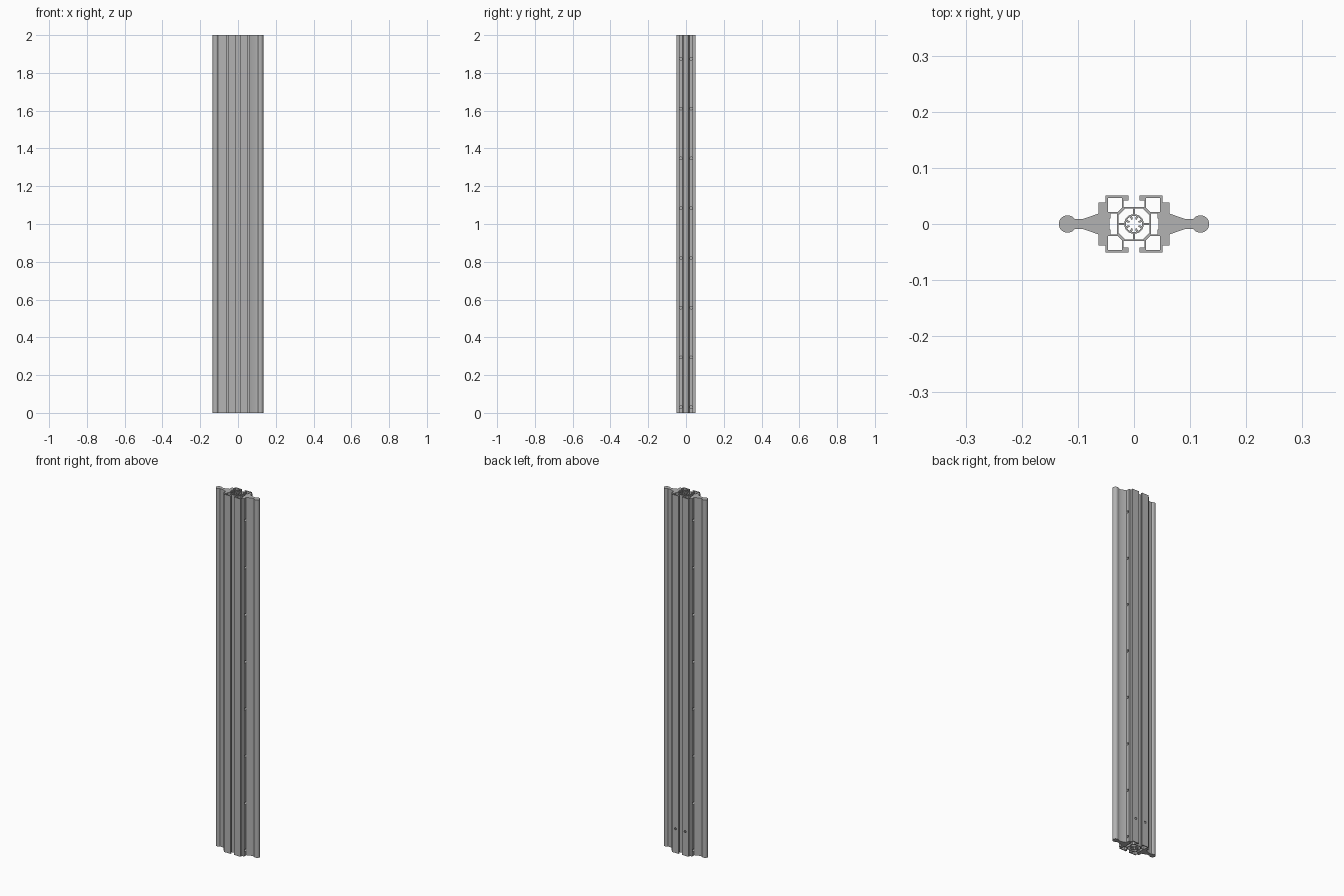
import bpy, bmesh
from math import cos, sin, pi, radians, asin
from mathutils import Matrix

cube = bpy.data.objects.get("Cube")
if cube:
    bpy.data.objects.remove(cube)

grey = bpy.data.materials.new("aluminium_grey")
grey.use_nodes = True
grey.diffuse_color = (0.45, 0.45, 0.45, 1)
grey.node_tree.nodes["Principled BSDF"].inputs["Base Color"].default_value = (0.45, 0.45, 0.45, 1)

HEIGHT = 2.0


def arc(cx, cy, r, a0, a1, n):
    return [(cx + r * cos(a0 + (a1 - a0) * i / n),
             cy + r * sin(a0 + (a1 - a0) * i / n)) for i in range(n + 1)]


def turn(pts, k):
    """Rotate a 2D outline by k quarter turns."""
    for _ in range(k):
        pts = [(-y, x) for x, y in pts]
    return pts


def extrusion(name, loops):
    """Fill nested closed loops and extrude them over the full height."""
    curve = bpy.data.curves.new(name + "_profile", 'CURVE')
    curve.dimensions = '2D'
    curve.fill_mode = 'BOTH'
    curve.extrude = HEIGHT / 2
    for pts in loops:
        spline = curve.splines.new('POLY')
        spline.points.add(len(pts) - 1)
        for p, (x, y) in zip(spline.points, pts):
            p.co = (x, y, 0, 1)
        spline.use_cyclic_u = True
    temp = bpy.data.objects.new(name + "_temp", curve)
    bpy.context.collection.objects.link(temp)
    graph = bpy.context.evaluated_depsgraph_get()
    mesh = bpy.data.meshes.new_from_object(temp.evaluated_get(graph))
    bpy.data.objects.remove(temp)
    bm = bmesh.new()
    bm.from_mesh(mesh)
    bmesh.ops.translate(bm, verts=bm.verts, vec=(0, 0, HEIGHT / 2))
    bmesh.ops.remove_doubles(bm, verts=bm.verts, dist=0.00001)
    bmesh.ops.recalc_face_normals(bm, faces=bm.faces)
    bm.to_mesh(mesh)
    bm.free()
    mesh.materials.clear()
    mesh.materials.append(grey)
    obj = bpy.data.objects.new(name, mesh)
    bpy.context.collection.objects.link(obj)
    return obj


def drill(obj, centres, axis, radius, depth):
    """Cut round holes along the given axis."""
    bm = bmesh.new()
    rot = Matrix.Rotation(pi / 2, 4, 'Y' if axis == 'X' else 'X')
    for c in centres:
        bmesh.ops.create_cone(bm, cap_ends=True, segments=16, radius1=radius, radius2=radius,
                              depth=depth, matrix=Matrix.Translation(c) @ rot)
    mesh = bpy.data.meshes.new(obj.name + "_drill")
    bm.to_mesh(mesh)
    bm.free()
    mesh.materials.append(grey)
    cutter = bpy.data.objects.new(obj.name + "_drill", mesh)
    bpy.context.collection.objects.link(cutter)
    mod = obj.modifiers.new("holes", 'BOOLEAN')
    mod.operation = 'DIFFERENCE'
    mod.solver = 'EXACT'
    mod.object = cutter
    bpy.context.view_layer.objects.active = obj
    bpy.ops.object.select_all(action='DESELECT')
    obj.select_set(True)
    bpy.ops.object.modifier_apply(modifier=mod.name)
    bpy.data.objects.remove(cutter)
    bpy.ops.object.shade_smooth_by_angle(angle=radians(30))


# Slotted core: outer outline, corner hollows, inner chambers, toothed bore
E = 0.0505
corner = [(0.0305, 0.0185), (0.042, 0.0185), (0.042, 0.01), (E, 0.01), (E, E),
          (0.01, E), (0.01, 0.042), (0.0185, 0.042), (0.0185, 0.0305)]
hollow = [(0.0215, 0.0465), (0.0215, 0.029), (0.029, 0.0215), (0.0465, 0.0215), (0.0465, 0.0465)]
web = asin(0.0015 / 0.0175)
chamber = [(0.0015, 0.0275), (0.0155, 0.0275), (0.0275, 0.0155), (0.0275, 0.0015)]
chamber += arc(0, 0, 0.0175, web, pi / 2 - web, 8)
bore = []
for i in range(8):
    a = i * pi / 4
    bore += arc(0, 0, 0.0145, a - 0.24, a + 0.24, 2)
    bore += arc(0, 0, 0.0085, a + 0.26, a + pi / 4 - 0.26, 1)

outline = [p for k in range(4) for p in turn(corner, k)]
loops = [outline, bore]
for k in range(4):
    loops += [turn(hollow, k), turn(chamber, k)]
core = extrusion("slotted_core", loops)
drill(core, [(s * 0.03, 0.05, 0.135) for s in (1, -1)], 'Y', 0.006, 0.016)

# Side rails: slot tongue, flange, tapered neck and round bead
half = [(0.0435, 0.0095), (E, 0.0095), (E, 0.038), (0.0635, 0.038),
        (0.0635, 0.0185), (0.092, 0.0085), (0.1, 0.0085)]
bead_angle = pi - asin(0.0085 / 0.0155)
bead = arc(0.1185, 0, 0.0155, bead_angle, -bead_angle, 28)
rail_outline = half + bead + [(x, -y) for x, y in reversed(half)]
for side, name in ((1, "left_rail"), (-1, "right_rail")):
    rail = extrusion(name, [[(side * x, y) for x, y in rail_outline]])
    holes = [(side * 0.057, sy * 0.027, 0.03 + i * 0.2635)
             for sy in (1, -1) for i in range(8)]
    drill(rail, holes, 'X', 0.007, 0.03)
